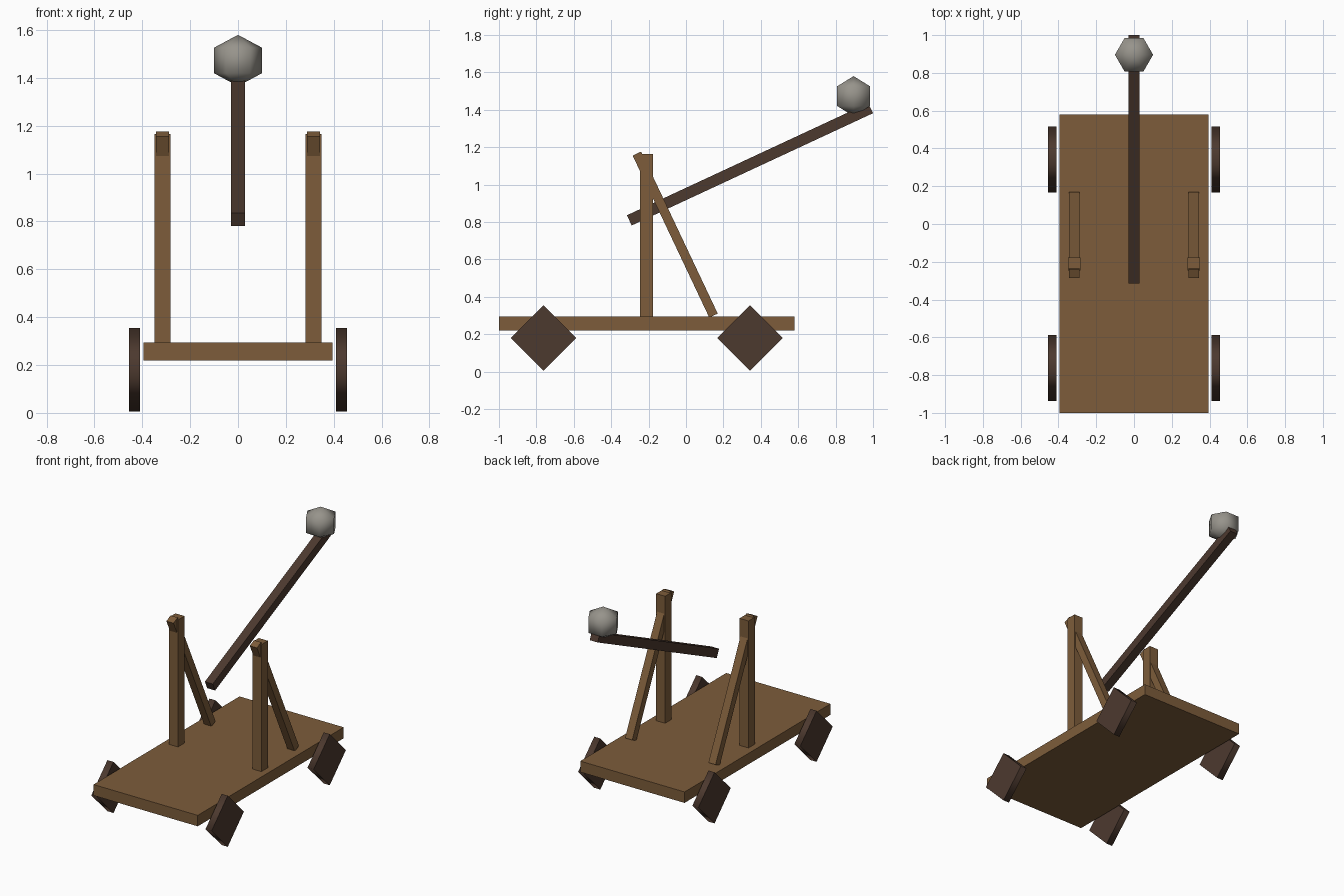
import bpy, bmesh, math
from mathutils import Matrix, Vector

cube = bpy.data.objects.get("Cube")
if cube:
    bpy.data.objects.remove(cube, do_unlink=True)


def material(name, rgb):
    m = bpy.data.materials.new(name)
    m.use_nodes = True
    m.diffuse_color = (*rgb, 1)
    bsdf = next(n for n in m.node_tree.nodes if n.type == 'BSDF_PRINCIPLED')
    bsdf.inputs["Base Color"].default_value = (*rgb, 1)
    bsdf.inputs["Roughness"].default_value = 0.9
    return m


light_wood = material("light wood", (0.205, 0.108, 0.043))
dark_wood = material("dark wood", (0.073, 0.041, 0.028))
stone = material("grey stone", (0.31, 0.295, 0.26))


def finish(bm, name, mat, location=(0, 0, 0)):
    bmesh.ops.recalc_face_normals(bm, faces=bm.faces)
    mesh = bpy.data.meshes.new(name)
    bm.to_mesh(mesh)
    bm.free()
    mesh.materials.append(mat)
    ob = bpy.data.objects.new(name, mesh)
    ob.location = location
    bpy.context.collection.objects.link(ob)
    return ob


def box(name, mat, size, location, tilt=0):
    bm = bmesh.new()
    bmesh.ops.create_cube(bm, size=1, matrix=Matrix.Diagonal((*size, 1)))
    ob = finish(bm, name, mat, location)
    ob.rotation_euler.x = tilt
    return ob


def beam(name, mat, x, start, end, width, thickness):
    # Square-ended timber lying in the y-z plane between two (y, z) points
    dy, dz = end[0] - start[0], end[1] - start[1]
    centre = (x, (start[0] + end[0]) / 2, (start[1] + end[1]) / 2)
    return box(name, mat, (width, math.hypot(dy, dz), thickness), centre, math.atan2(dz, dy))


def wheel(name, x, y):
    # Four-sided disc standing on a corner, rim shaded smooth, caps flat
    bm = bmesh.new()
    bmesh.ops.create_cone(bm, cap_ends=True, segments=4, radius1=0.175, radius2=0.175,
                          depth=0.046, matrix=Matrix.Rotation(math.pi / 2, 4, 'Y'))
    bm.normal_update()
    for f in bm.faces:
        f.smooth = abs(f.normal.x) < 0.5
    for e in bm.edges:
        e.smooth = all(f.smooth for f in e.link_faces)
    finish(bm, name, dark_wood, (x, y, 0.18))


# Deck
box("deck", light_wood, (0.79, 1.58, 0.075), (0, -0.21, 0.2575))

# Uprights, braces and wheels on both sides
for side, s in (("left", 1), ("right", -1)):
    box(f"{side}_post", light_wood, (0.068, 0.07, 0.88), (s * 0.316, -0.212, 0.725))
    beam(f"{side}_brace", light_wood, s * 0.316, (0.147, 0.30), (-0.2625, 1.166), 0.054, 0.05)
    wheel(f"{side}_front_wheel", s * 0.433, -0.762)
    wheel(f"{side}_rear_wheel", s * 0.433, 0.342)

# Throwing arm
beam("throwing_arm", dark_wood, 0, (-0.303, 0.809), (0.987, 1.409), 0.06, 0.06)

# Stone: faceted ball with smooth shading
bm = bmesh.new()
ring = [bm.verts.new(p) for p in ((0, 0, 0.107), (0.101, 0, 0.053),
                                  (0.101, 0, -0.053), (0, 0, -0.107))]
edges = [bm.edges.new(pair) for pair in zip(ring, ring[1:])]
bmesh.ops.spin(bm, geom=ring + edges, cent=Vector(), axis=(0, 0, 1),
               angle=math.tau, steps=6)
bmesh.ops.remove_doubles(bm, verts=bm.verts, dist=0.001)
for f in bm.faces:
    f.smooth = True
finish(bm, "stone_ball", stone, (0, 0.896, 1.473))
